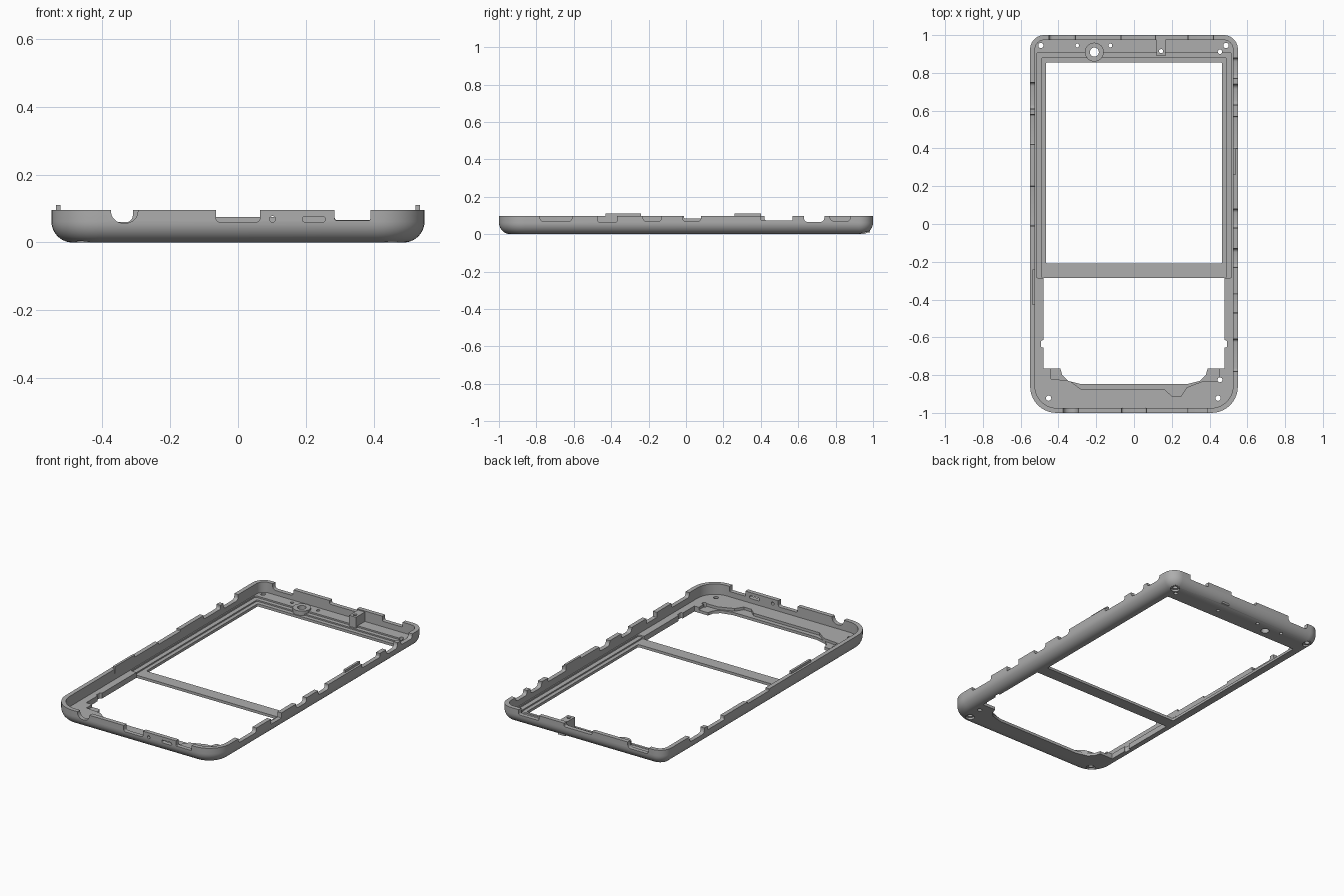
import bpy, bmesh
from math import pi, sin, cos
from mathutils import Vector

if "Cube" in bpy.data.objects:
    bpy.data.objects.remove(bpy.data.objects["Cube"], do_unlink=True)

grey = bpy.data.materials.new("plain grey")
grey.use_nodes = True
grey.diffuse_color = (0.42, 0.42, 0.42, 1)
grey.node_tree.nodes["Principled BSDF"].inputs["Base Color"].default_value = (0.42, 0.42, 0.42, 1)

HX, TOP, FLOOR, WALL = 0.55, 0.096, 0.033, 0.026


def loft(name, rings):
    """Skin a stack of equal-length point rings and cap both ends."""
    bm = bmesh.new()
    loops = [[bm.verts.new(p) for p in ring] for ring in rings]
    n = len(loops[0])
    for a, b in zip(loops, loops[1:]):
        for i in range(n):
            j = (i + 1) % n
            bm.faces.new((a[i], a[j], b[j], b[i]))
    bm.faces.new(loops[0])
    bm.faces.new(loops[-1])
    bmesh.ops.recalc_face_normals(bm, faces=bm.faces)
    mesh = bpy.data.meshes.new(name)
    bm.to_mesh(mesh)
    bm.free()
    ob = bpy.data.objects.new(name, mesh)
    bpy.context.collection.objects.link(ob)
    mesh.materials.append(grey)
    return ob


def round_rect(x0, x1, y0, y1, r_low, r_high, steps=10):
    pts = []
    corners = ((x1, y1, r_high, 0), (x0, y1, r_high, 1), (x0, y0, r_low, 2), (x1, y0, r_low, 3))
    for x, y, r, q in corners:
        cx = x - r if q in (0, 3) else x + r
        cy = y - r if q < 2 else y + r
        for k in range(steps + 1):
            a = (q + k / steps) * pi / 2
            pts.append((cx + r * cos(a), cy + r * sin(a)))
    return pts


def circle(x, y, r, n=20):
    return [(x + r * cos(2 * pi * k / n), y + r * sin(2 * pi * k / n)) for k in range(n)]


def body_outline(inset, z):
    pts = round_rect(inset - HX, HX - inset, inset - 1, 1 - inset, 0.14 - inset, 0.075 - inset)
    return [(x, y, z) for x, y in pts]


def prism(name, pts, lo, hi, axis="z"):
    """Extrude a flat outline along one axis."""
    place = {"z": lambda u, v, w: (u, v, w), "y": lambda u, v, w: (u, w, v),
             "x": lambda u, v, w: (w, u, v)}[axis]
    return loft(name, [[place(u, v, w) for u, v in pts] for w in (lo, hi)])


def box(name, x0, x1, y0, y1, z0, z1):
    return prism(name, [(x0, y0), (x1, y0), (x1, y1), (x0, y1)], z0, z1)


def boolean(target, tool, operation="DIFFERENCE"):
    mod = target.modifiers.new("cut", "BOOLEAN")
    mod.object, mod.operation, mod.solver = tool, operation, "EXACT"
    bpy.context.view_layer.objects.active = target
    bpy.ops.object.modifier_apply(modifier=mod.name)
    bpy.data.objects.remove(tool, do_unlink=True)


def cut(pts, lo, hi, axis="z"):
    boolean(frame, prism("cutter", pts, lo, hi, axis))


# Tray body: rounded underside, straight upper walls
R = 0.062
rings = [body_outline(R * (1 - sin(a)), R * (1 - cos(a)))
         for a in [k * pi / 20 for k in range(11)]]
frame = loft("phone_frame", rings + [body_outline(0, TOP)])
boolean(frame, loft("cavity", [body_outline(WALL, FLOOR), body_outline(WALL, 0.3)]))

# Screen window with two stepped ledges
for x, y0, y1, z in ((0.517, -0.285, 0.905, 0.024), (0.49, -0.285, 0.88, 0.016),
                     (0.467, -0.21, 0.855, -0.1)):
    cut(round_rect(-x, x, y0, y1, 0.008, 0.008, 3), z, 0.2)

# Lower lip step and lower opening
lip = [(-0.44, -0.70), (-0.44, -0.82), (-0.34, -0.83), (-0.28, -0.875), (0.16, -0.875),
       (0.20, -0.91), (0.25, -0.91), (0.28, -0.865), (0.37, -0.83), (0.45, -0.83), (0.45, -0.70)]
cut(lip, 0.017, 0.2)
half = [(0.48, -0.285), (0.48, -0.765), (0.39, -0.765), (0.38, -0.80), (0.35, -0.83), (0.28, -0.848)]
cut(half + [(-x, y) for x, y in reversed(half)], -0.1, 0.2)
for s in (-1, 1):
    cut(round_rect(s * 0.482 - 0.01, s * 0.482 + 0.01, -0.655, -0.615, 0.008, 0.008, 3), -0.1, 0.2)

# Camera boss and rear post
boolean(frame, prism("camera_boss", circle(-0.21, 0.91, 0.05, 32), 0.01, 0.042), "UNION")
boolean(frame, box("rear_post", 0.12, 0.167, 0.89, 0.985, 0.01, 0.09), "UNION")

# Holes through the floor
for x, y, r in ((-0.21, 0.91, 0.024), (-0.30, 0.945, 0.01), (-0.125, 0.945, 0.01),
                (0.143, 0.915, 0.011), (0.455, 0.912, 0.012), (0.455, -0.825, 0.013)):
    cut(circle(x, y, r), -0.1, 0.2)
for x, y in ((-0.493, 0.945), (0.487, 0.945), (-0.452, -0.922), (0.445, -0.922)):
    cut(circle(x, y, 0.014), -0.1, 0.2)
    cut(circle(x, y, 0.026), -0.1, 0.012)


# Notches in the upper edge of the walls: start, end, bottom height, corner radius
def notches(axis, lo, hi, rows):
    for a, b, z, r in rows:
        cut(round_rect(a, b, z, 0.2, r, 0.01, 5), lo, hi, axis)


notches("x", 0.51, 0.6, ((-0.78, -0.61, 0.07, 0.015), (-0.47, -0.37, 0.065, 0.004),
                         (-0.23, -0.13, 0.068, 0.02), (-0.02, 0.08, 0.068, 0.02),
                         (0.40, 0.57, 0.073, 0.008), (0.63, 0.74, 0.064, 0.025),
                         (0.77, 0.88, 0.07, 0.02)))
notches("x", -0.6, -0.51, ((0.61, 0.75, 0.063, 0.02), (0.42, 0.58, 0.073, 0.01),
                           (-0.01, 0.20, 0.085, 0.004)))
notches("y", -1.1, -0.96, ((-0.375, -0.295, 0.057, 0.036), (-0.065, 0.065, 0.06, 0.012),
                           (0.285, 0.39, 0.065, 0.004)))
notches("y", 0.965, 1.1, ((-0.45, -0.31, 0.06, 0.02), (-0.07, 0.115, 0.075, 0.008),
                          (0.285, 0.42, 0.066, 0.008)))

# Front microphone hole and strap slot
cut(circle(0.102, 0.069, 0.009), -1.1, -0.96, "y")
cut(round_rect(0.19, 0.257, 0.06, 0.077, 0.008, 0.008, 5), -1.1, -0.96, "y")

# Raised snap ribs on the side walls
for x, y0, y1 in ((-0.53, -0.43, -0.24), (0.53, 0.26, 0.40)):
    boolean(frame, box("snap_rib", x - 0.007, x + 0.007, y0, y1, 0.07, 0.11), "UNION")

bpy.ops.object.select_all(action="DESELECT")
frame.select_set(True)
bpy.context.view_layer.objects.active = frame
bpy.ops.object.shade_smooth_by_angle(angle=0.6)
